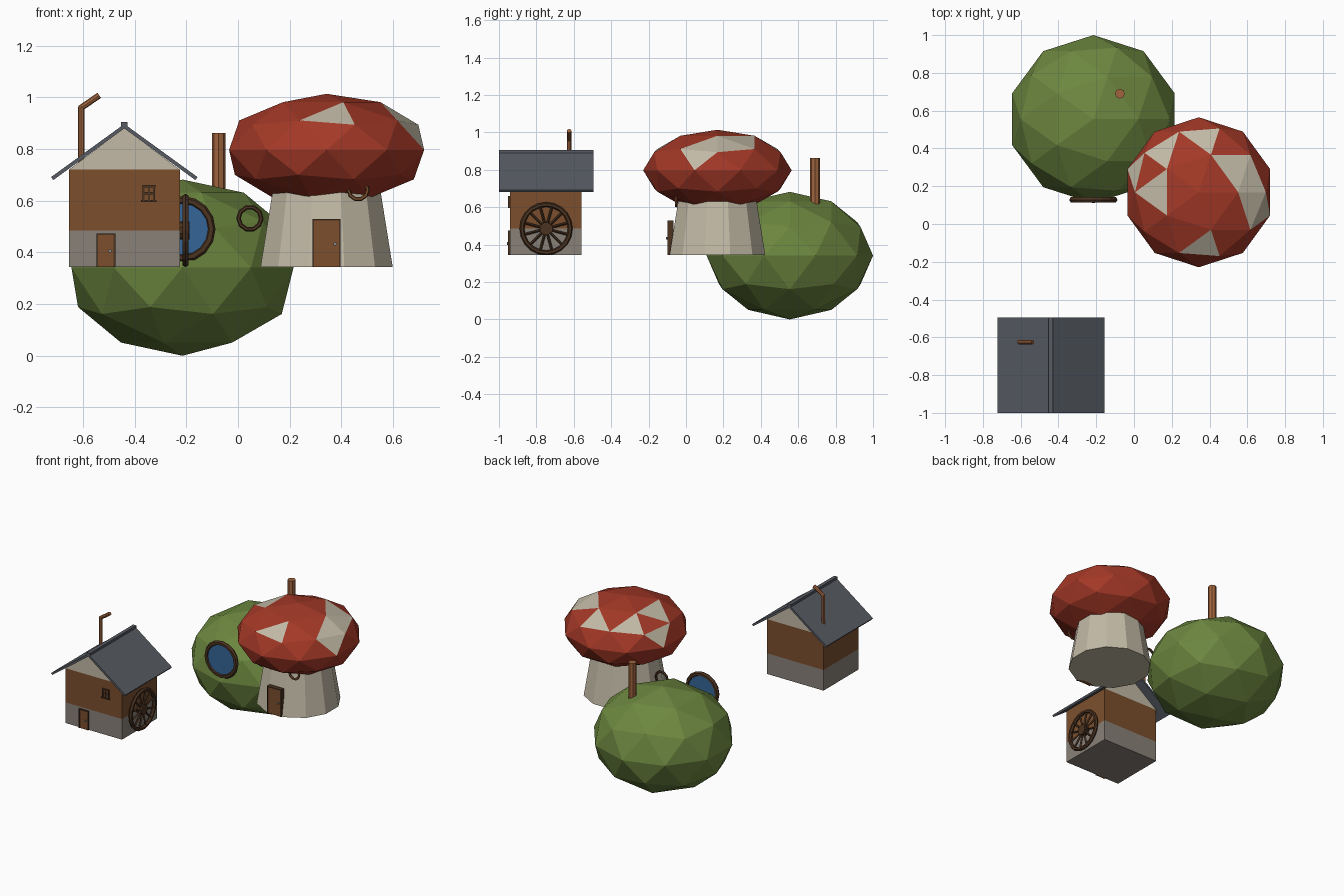
import bpy, bmesh, math
from math import sin, cos, radians, pi
from mathutils import Vector, Matrix

if "Cube" in bpy.data.objects:
    bpy.data.objects.remove(bpy.data.objects["Cube"])


def material(name, rgb):
    m = bpy.data.materials.new(name)
    m.use_nodes = True
    m.diffuse_color = (*rgb, 1)
    m.node_tree.nodes["Principled BSDF"].inputs["Base Color"].default_value = (*rgb, 1)
    return m


GREEN = material("grass green", (.15, .24, .05))
RED = material("cap red", (.37, .04, .02))
CREAM = material("cream", (.54, .49, .38))
BLUE = material("window blue", (.035, .13, .31))
DARK = material("dark wood", (.07, .033, .015))
WOOD = material("brown wood", (.20, .078, .026))
STONE = material("stone grey", (.25, .22, .19))
SLATE = material("roof slate", (.095, .105, .125))
COPPER = material("copper", (.36, .13, .048))
METAL = material("handle metal", (.25, .25, .25))


def finish(name, bm, *mats):
    bmesh.ops.recalc_face_normals(bm, faces=bm.faces)
    mesh = bpy.data.meshes.new(name)
    bm.to_mesh(mesh)
    bm.free()
    for m in mats:
        mesh.materials.append(m)
    ob = bpy.data.objects.new(name, mesh)
    bpy.context.collection.objects.link(ob)
    return ob


def box(name, x, y, z, mat):
    """Box from three (low, high) ranges."""
    bm = bmesh.new()
    bmesh.ops.create_cube(bm, size=1)
    for v in bm.verts:
        v.co = [(a + b) / 2 + c * (b - a) for (a, b), c in zip((x, y, z), v.co)]
    return finish(name, bm, mat)


def rod(name, start, end, r, mat, sides=8, r_end=None, turn=0):
    """Straight cylinder or cone between two points."""
    a, b = Vector(start), Vector(end)
    bm = bmesh.new()
    bmesh.ops.create_cone(bm, cap_ends=True, segments=sides, radius1=r,
                          radius2=r if r_end is None else r_end, depth=(b - a).length)
    rot = (b - a).to_track_quat("Z", "Y").to_matrix().to_4x4()
    bm.transform(Matrix.Translation((a + b) / 2) @ rot @ Matrix.Rotation(turn, 4, "Z"))
    return finish(name, bm, mat)


def ring(name, centre, major, minor, mat, axis="Y", segs=12, sides=6):
    """Torus whose hole points along the given axis."""
    bm = bmesh.new()
    loops = []
    for i in range(segs):
        t = 2 * pi * i / segs
        loop = []
        for j in range(sides):
            p = 2 * pi * j / sides
            rad, off = major + minor * cos(p), minor * sin(p)
            u, w = rad * cos(t), rad * sin(t)
            co = (u, off, w) if axis == "Y" else (off, u, w)
            loop.append(bm.verts.new(Vector(centre) + Vector(co)))
        loops.append(loop)
    for i in range(segs):
        a, b = loops[i], loops[(i + 1) % segs]
        for j in range(sides):
            k = (j + 1) % sides
            bm.faces.new((a[j], b[j], b[k], a[k]))
    return finish(name, bm, mat)


def prism(name, profile, y0, y1, mat):
    """Extrude an x-z outline along y."""
    bm = bmesh.new()
    face = bm.faces.new([bm.verts.new((x, y0, z)) for x, z in profile])
    ext = bmesh.ops.extrude_face_region(bm, geom=[face])["geom"]
    verts = [g for g in ext if isinstance(g, bmesh.types.BMVert)]
    bmesh.ops.translate(bm, verts=verts, vec=(0, y1 - y0, 0))
    return finish(name, bm, mat)


def blob(name, centre, scale, mats, spots=()):
    """Faceted ball; spots are (azimuth, elevation) of faces in the second colour."""
    bm = bmesh.new()
    bmesh.ops.create_icosphere(bm, subdivisions=2, radius=1)
    for az, el in spots:
        az, el = radians(az), radians(el)
        d = Vector((cos(az) * cos(el), sin(az) * cos(el), sin(el)))
        max(bm.faces, key=lambda f: f.calc_center_median().normalized().dot(d)).material_index = 1
    bm.transform(Matrix.Translation(centre) @ Matrix.Diagonal((*scale, 1)))
    return finish(name, bm, *mats)


def door(name, x0, x1, z0, z1, y):
    """Plank door with a dark frame and a knob."""
    f = .006
    box(name, (x0, x1), (y - .008, y + .02), (z0, z1), WOOD)
    box(name + "_frame_right", (x0 - f, x0), (y - .012, y + .02), (z0, z1), DARK)
    box(name + "_frame_left", (x1, x1 + f), (y - .012, y + .02), (z0, z1), DARK)
    box(name + "_frame_top", (x0 - f, x1 + f), (y - .012, y + .02), (z1, z1 + f), DARK)
    kx, kz = x1 - .015, (z0 + z1) / 2
    rod(name + "_knob", (kx, y - .008, kz), (kx, y - .018, kz), .007, METAL)


GROUND = .343

# Round hill home with porthole and chimney
blob("hill", (-.215, .555, .341), (.452, .445, .341), [GREEN])
rod("hill_chimney", (-.075, .69, .55), (-.075, .69, .863), .026, COPPER)
ring("hill_round_frame", (-.215, .128, .49), .112, .016, DARK, segs=16)
rod("hill_round_pane", (-.215, .136, .49), (-.215, .122, .49), .108, BLUE, sides=16)
ring("hill_small_ring", (.046, .2, .532), .044, .009, DARK, segs=10)

# Mushroom house
rod("mushroom_stem", (.343, .168, GROUND), (.343, .168, .68), .265, CREAM,
    sides=12, r_end=.209, turn=radians(15))
blob("mushroom_cap", (.343, .168, .797), (.397, .397, .217), [RED, CREAM],
     [(85, 40), (131, 40), (13, 40), (-13, 40), (275, 40),
      (180, 52.6), (36, 52.6), (162, 20), (-18, 20)])
door("mushroom_door", .295, .391, GROUND, .523, -.088)
ring("mushroom_small_ring", (.465, -.052, .642), .037, .008, WOOD, segs=10)

# Mill walls, gable and roof
WX, WY, MID = (-.655, -.225), (-.94, -.56), -.44
box("mill_stone_base", WX, WY, (GROUND, .485), STONE)
box("mill_walls", WX, WY, (.485, .72), WOOD)
prism("mill_gable", [(WX[0], .72), (WX[1], .72), (MID, .882)], *WY, CREAM)
for side, s in (("right", -1), ("left", 1)):
    slope = [(MID, .897), (MID + s * .283, .692), (MID + s * .275, .68), (MID, .88)]
    prism("roof_" + side, slope, -1, -.495, SLATE)
box("roof_ridge", (MID - .012, MID + .012), (-1, -.495), (.88, .905), SLATE)

# Bent stove pipe
rod("stove_pipe", (-.607, -.625, .74), (-.607, -.625, .965), .012, COPPER)
rod("stove_pipe_bend", (-.61, -.625, .958), (-.537, -.625, 1.008), .012, COPPER)

# Mill door and window
door("mill_door", -.541, -.481, GROUND, .468, -.94)
box("mill_window", (-.365, -.325), (-.947, -.93), (.602, .655), WOOD)
for x in (-.365, -.345, -.325):
    box("mill_window_bar", (x - .004, x + .004), (-.952, -.93), (.602, .655), DARK)
for z, w in ((.599, .03), (.629, .022), (.656, .025)):
    box("mill_window_rail", (-.345 - w, -.345 + w), (-.953, -.93), (z - .004, z + .004), DARK)

# Mill wheel
WHEEL = Vector((-.203, -.748, .485))
ring("wheel_rim", WHEEL, .129, .013, DARK, axis="X", segs=20)
rod("wheel_hub", WHEEL - Vector((.025, 0, 0)), WHEEL + Vector((.015, 0, 0)), .035, DARK, sides=10)
for i in range(6):
    a = pi * (i + .5) / 6
    d = Vector((0, cos(a), sin(a))) * .128
    rod("wheel_spoke", WHEEL - d, WHEEL + d, .007, DARK, sides=4)
